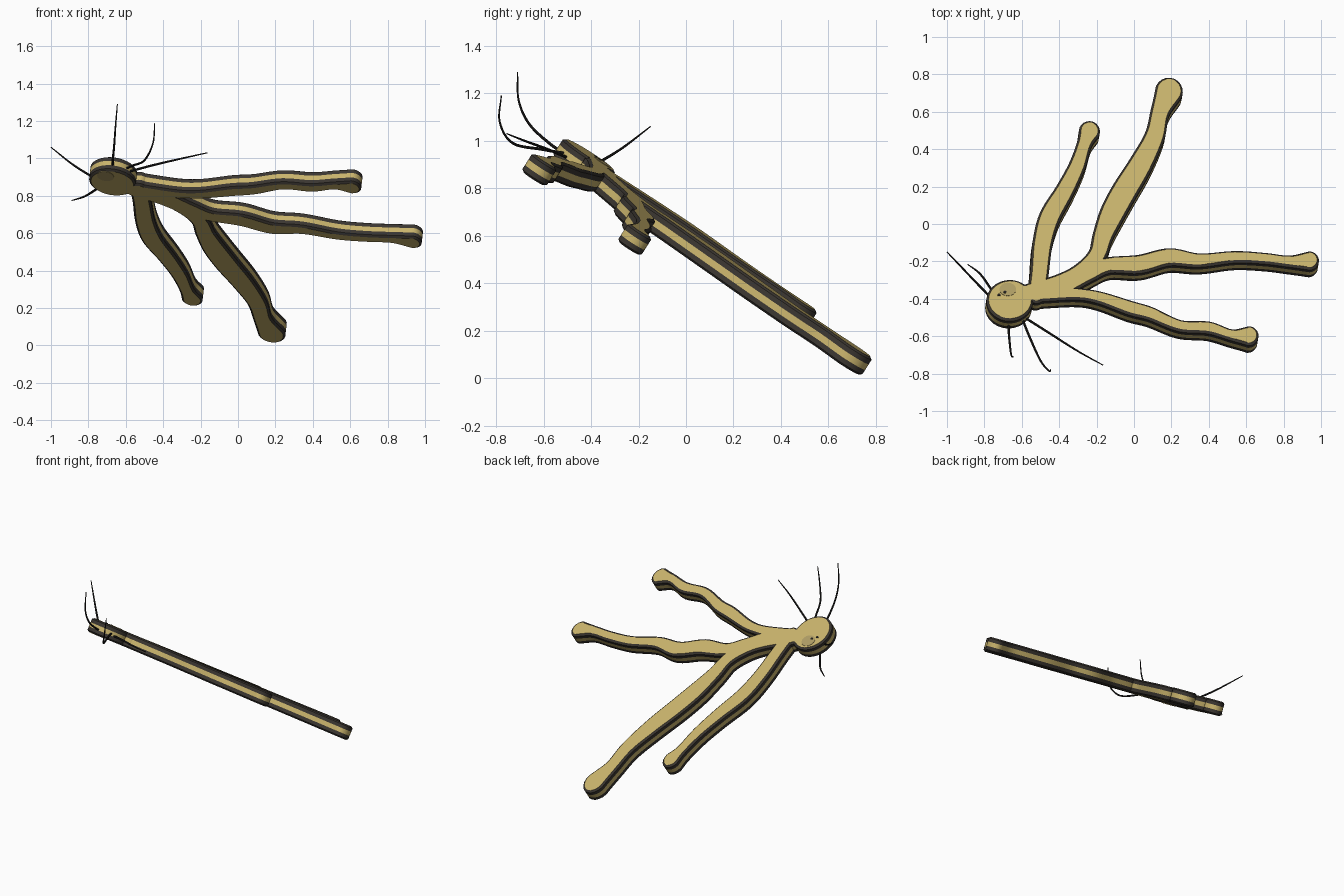
import bpy, bmesh, math
from mathutils import Vector

if "Cube" in bpy.data.objects:
    bpy.data.objects.remove(bpy.data.objects["Cube"])


def material(name, rgb):
    m = bpy.data.materials.new(name)
    m.use_nodes = True
    m.diffuse_color = (*rgb, 1)
    bsdf = m.node_tree.nodes["Principled BSDF"]
    bsdf.inputs["Base Color"].default_value = (*rgb, 1)
    bsdf.inputs["Roughness"].default_value = 0.8
    return m


TAN = material("tan", (0.58, 0.45, 0.15))
DARK = material("dark_brown", (0.042, 0.036, 0.03))
HAIR = material("near_black", (0.016, 0.015, 0.014))
MUTED = material("muted_tan", (0.43, 0.34, 0.13))

# The flat figure lies in a tilted plane
SLOPE_X, SLOPE_Y, HEIGHT = -0.115, -0.637, 0.608
NORMAL = Vector((-SLOPE_X, -SLOPE_Y, 1)).normalized()
THICK = 0.09
# Edge profile: (inset, depth) and the colour of each band below it
PROFILE = [(0.011, 0), (0, 0.009), (0, 0.031), (0, 0.059), (0, 0.081), (0.011, THICK)]
BANDS = [1, 1, 0, 1, 1]


def on_plane(p, depth):
    x, y = p
    return Vector((x, y, HEIGHT + SLOPE_X * x + SLOPE_Y * y)) - NORMAL * depth


def spline(points, steps=6):
    """Smooth interpolation through points of any dimension."""
    v = [Vector(p) for p in points]
    v = [2 * v[0] - v[1]] + v + [2 * v[-1] - v[-2]]
    out = []
    for i in range(1, len(v) - 2):
        a, b, c, d = v[i - 1:i + 3]
        for k in range(steps):
            t = k / steps
            out.append(0.5 * (2 * b + (c - a) * t + (2 * a - 5 * b + 4 * c - d) * t ** 2
                              + (3 * b - a - 3 * c + d) * t ** 3))
    return out + [v[-2]]


def ribbon(samples, inset):
    """Outline of a limb with varying half width and round ends."""
    left, right, caps = [], [], []
    last = len(samples) - 1
    for i, s in enumerate(samples):
        d = (samples[min(i + 1, last)] - samples[max(i - 1, 0)]).to_2d().normalized()
        side = Vector((-d.y, d.x)) * (s.z - inset)
        left.append(s.to_2d() + side)
        right.append(s.to_2d() - side)
        if i in (0, last):
            sign = 1 if i else -1
            caps.append([s.to_2d() + sign * (side * math.cos(a) + d * (s.z - inset) * math.sin(a))
                         for a in [math.pi * k / 10 for k in range(1, 10)]])
    return left + caps[1] + right[::-1] + caps[0]


def ellipse(cx, cy, rx, ry, count=48):
    return [Vector((cx + rx * math.cos(math.tau * k / count),
                    cy + ry * math.sin(math.tau * k / count))) for k in range(count)]


def slab(name, outline, profile, bands, materials):
    """Stack outlines through the thickness; outline is a function of inset."""
    bm = bmesh.new()
    rings = [[bm.verts.new(on_plane(p, depth)) for p in outline(inset)]
             for inset, depth in profile]
    for upper, lower, band in zip(rings, rings[1:], bands):
        for i in range(len(upper)):
            j = (i + 1) % len(upper)
            f = bm.faces.new((upper[i], upper[j], lower[j], lower[i]))
            f.material_index = band
    bm.faces.new(rings[0])
    bm.faces.new(rings[-1][::-1])
    bmesh.ops.recalc_face_normals(bm, faces=bm.faces)
    mesh = bpy.data.meshes.new(name)
    bm.to_mesh(mesh)
    bm.free()
    for m in materials:
        mesh.materials.append(m)
    obj = bpy.data.objects.new(name, mesh)
    bpy.context.collection.objects.link(obj)
    bpy.ops.object.select_all(action='DESELECT')
    obj.select_set(True)
    bpy.context.view_layer.objects.active = obj
    bpy.ops.object.shade_smooth_by_angle(angle=math.radians(30))
    return obj


# Limbs: (x, y, half width) along the centre line
LIMBS = {
    "front_arm": [(-.6, -.37, .05), (-.48, -.365, .045), (-.3, -.37, .032), (-.18, -.39, .033),
                  (-.02, -.444, .038), (.09, -.475, .036), (.246, -.54, .031), (.4, -.55, .033),
                  (.52, -.588, .03), (.615, -.594, .052)],
    "front_leg": [(-.55, -.36, .05), (-.4, -.325, .06), (-.25, -.255, .055), (-.13, -.215, .043),
                  (.03, -.21, .05), (.19, -.172, .047), (.35, -.19, .037), (.54, -.172, .032),
                  (.7, -.18, .03), (.83, -.195, .031), (.94, -.192, .05)],
    "back_leg": [(-.4, -.325, .05), (-.27, -.25, .055), (-.195, -.16, .05), (-.165, -.06, .056),
                 (-.115, .06, .068), (-.05, .18, .07), (.035, .32, .065), (.11, .47, .055),
                 (.14, .6, .052), (.187, .712, .075)],
    "back_arm": [(-.52, -.37, .05), (-.505, -.26, .05), (-.488, -.1, .054), (-.45, .04, .058),
                 (-.37, .18, .052), (-.305, .31, .046), (-.265, .43, .041), (-.238, .498, .057)],
}
for name, path in LIMBS.items():
    samples = spline(path)
    slab(name, lambda inset: ribbon(samples, inset), PROFILE, BANDS, [TAN, DARK])

# Head disc
slab("head", lambda i: ellipse(-.663, -.405, .125 - i, .11 - i), PROFILE, BANDS, [TAN, DARK])

# Thin painted plates on the head
PLATES = [("crown_patch", -.675, -.35, .045, .035, -.002, MUTED),
          ("under_patch", -.7, -.46, .045, .04, THICK - .002, MUTED),
          ("left_speck", -.69, -.365, .008, .007, -.004, HAIR),
          ("right_speck", -.722, -.38, .009, .006, -.004, HAIR)]
for name, cx, cy, rx, ry, depth, mat in PLATES:
    slab(name, lambda i: ellipse(cx, cy, rx, ry, 16), [(0, depth), (0, depth + .004)], [0], [mat])

# Fine tapering hairs sprouting from the head rim
HAIRS = {
    "long_back_hair": [(-.76, -.40, .89), (-.88, -.275, .965), (-1.0, -.15, 1.06)],
    "short_back_hair": [(-.75, -.37, .84), (-.82, -.27, .797), (-.89, -.215, .775)],
    "upright_hair": [(-.67, -.50, .94), (-.67, -.57, .985), (-.662, -.66, 1.07),
                     (-.655, -.705, 1.17), (-.645, -.71, 1.29)],
    "curled_hair": [(-.6, -.5, .945), (-.56, -.6, .963), (-.5, -.73, .99),
                    (-.455, -.785, 1.08), (-.445, -.778, 1.19)],
    "side_hair": [(-.6, -.49, .925), (-.45, -.585, .965), (-.3, -.68, 1.0), (-.165, -.755, 1.03)],
}
for name, path in HAIRS.items():
    curve = bpy.data.curves.new(name, 'CURVE')
    curve.dimensions = '3D'
    curve.bevel_depth = 0.0065
    curve.bevel_resolution = 2
    curve.use_fill_caps = True
    points = spline(path)
    strand = curve.splines.new('POLY')
    strand.points.add(len(points) - 1)
    for k, (pt, co) in enumerate(zip(strand.points, points)):
        pt.co = (*co, 1)
        pt.radius = 1 - 0.6 * (k / (len(points) - 1)) ** 2
    curve.materials.append(HAIR)
    obj = bpy.data.objects.new(name, curve)
    bpy.context.collection.objects.link(obj)
    bpy.ops.object.select_all(action='DESELECT')
    obj.select_set(True)
    bpy.context.view_layer.objects.active = obj
    bpy.ops.object.convert(target='MESH')
    bpy.ops.object.shade_smooth_by_angle(angle=math.radians(40))
